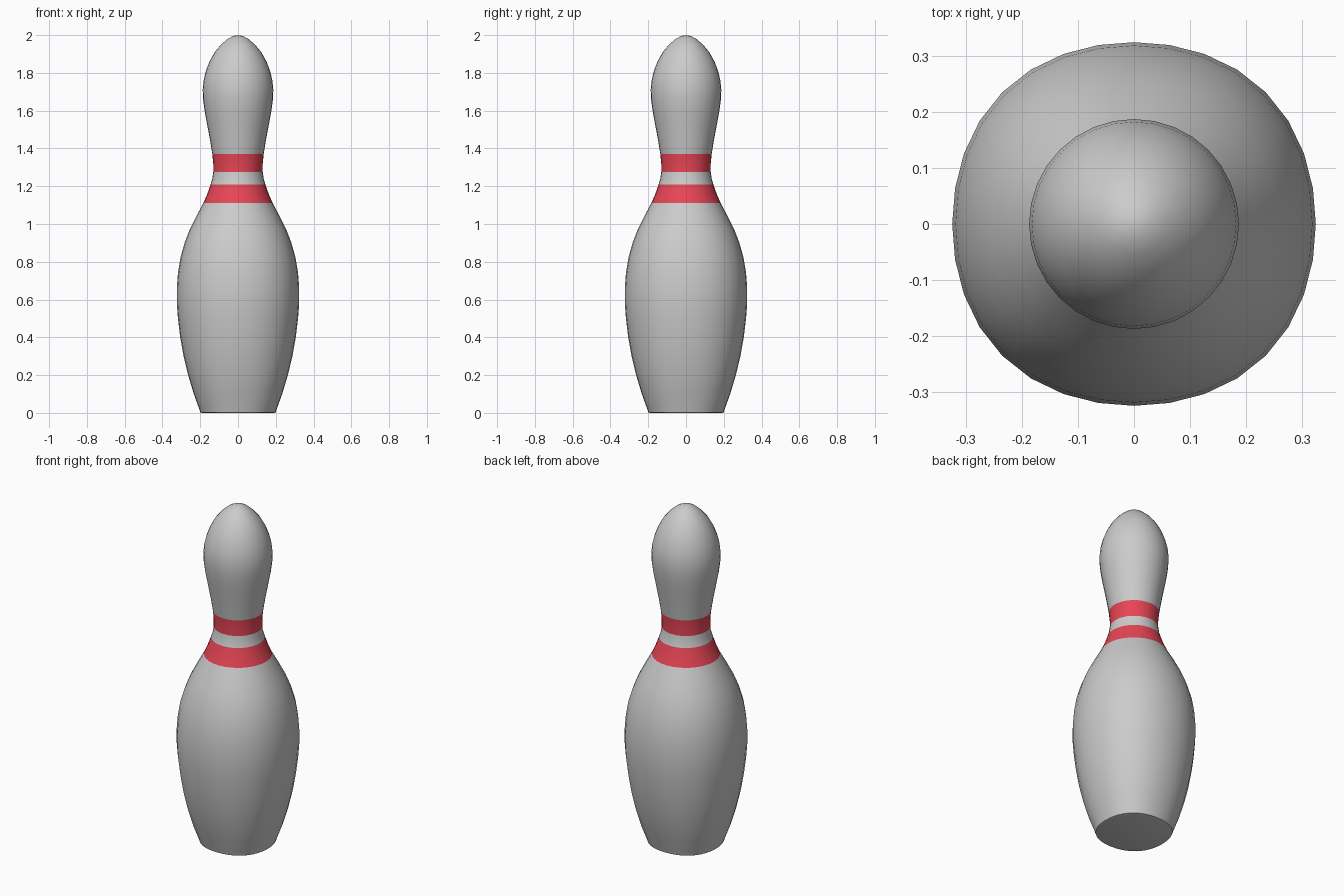
import bpy, math

if "Cube" in bpy.data.objects:
    bpy.data.objects.remove(bpy.data.objects["Cube"])

SEG = 32
# (z, radius, squareness)
BODY = [(0, .19, .04), (.003, .2, .04), (.02, .205, .04), (.1, .234, .04), (.2, .264, .035),
        (.3, .288, .03), (.4, .306, .025), (.5, .318, .025), (.58, .324, .025),
        (.66, .324, .025), (.74, .318, .025), (.82, .305, .025), (.9, .283, .02),
        (.97, .256, .015), (1.04, .221, .01), (1.11, .184, 0)]
LOWER_BAND = [(1.11, .184, 0), (1.16, .162, 0), (1.21, .145, 0)]
NECK = [(1.21, .145, 0), (1.24, .136, 0), (1.275, .131, 0)]
UPPER_BAND = [(1.275, .131, 0), (1.32, .131, 0), (1.37, .136, 0)]
HEAD = [(1.37, .136, 0), (1.45, .149, 0), (1.53, .164, 0), (1.6, .177, 0),
        (1.66, .185, 0), (1.71, .187, 0), (1.76, .182, 0), (1.81, .17, 0),
        (1.86, .151, 0), (1.91, .123, 0), (1.95, .09, 0), (1.98, .055, 0), (1.995, .026, 0)]


def lathe(name, rings, bottom=False, tip=None, material=None):
    verts, faces = [], []
    for z, r, k in rings:
        for i in range(SEG):
            a = 2 * math.pi * i / SEG
            rr = r * (1 + k * (1 - math.cos(4 * a)) / 2)
            verts.append((rr * math.cos(a), rr * math.sin(a), z))
    for j in range(len(rings) - 1):
        for i in range(SEG):
            n = (i + 1) % SEG
            faces.append((j * SEG + i, j * SEG + n, (j + 1) * SEG + n, (j + 1) * SEG + i))
    if bottom:
        faces.append(tuple(reversed(range(SEG))))
    if tip is not None:
        verts.append((0, 0, tip))
        b = (len(rings) - 1) * SEG
        faces += [(b + i, b + (i + 1) % SEG, len(verts) - 1) for i in range(SEG)]
    mesh = bpy.data.meshes.new(name)
    mesh.from_pydata(verts, [], faces)
    ob = bpy.data.objects.new(name, mesh)
    bpy.context.collection.objects.link(ob)
    if material:
        mesh.materials.append(material)
    bpy.ops.object.select_all(action='DESELECT')
    ob.select_set(True)
    bpy.context.view_layer.objects.active = ob
    bpy.ops.object.shade_smooth_by_angle(angle=math.radians(40))
    return ob


red = bpy.data.materials.new("red")
red.diffuse_color = (.8, .06, .09, 1)
red.use_nodes = True
red.node_tree.nodes["Principled BSDF"].inputs["Base Color"].default_value = red.diffuse_color

# Pin body, stripes, neck and head
lathe("body", BODY, bottom=True)
lathe("lower_stripe", LOWER_BAND, material=red)
lathe("neck", NECK)
lathe("upper_stripe", UPPER_BAND, material=red)
lathe("head", HEAD, tip=2.0)
